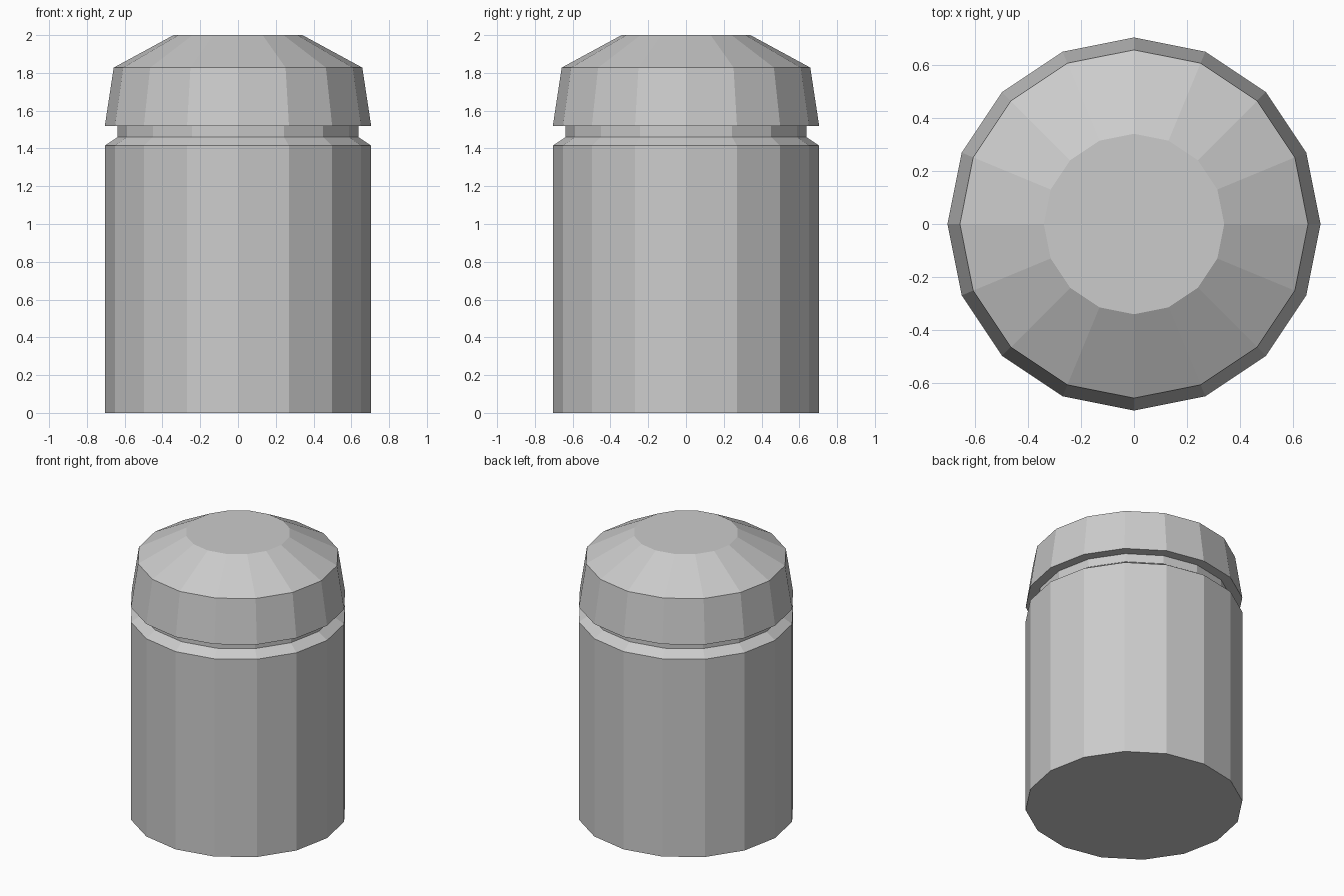
import bpy, bmesh
from math import cos, sin, tau

if "Cube" in bpy.data.objects:
    bpy.data.objects.remove(bpy.data.objects["Cube"])

SIDES = 16


def lathe(name, profile, cap_start=False, cap_end=False):
    """Revolve (radius, height) points into a flat-faced shell."""
    bm = bmesh.new()
    rings = [[bm.verts.new((r * cos(tau * i / SIDES), r * sin(tau * i / SIDES), z))
              for i in range(SIDES)] for r, z in profile]
    for low, high in zip(rings, rings[1:]):
        for i in range(SIDES):
            j = (i + 1) % SIDES
            bm.faces.new((low[i], low[j], high[j], high[i]))
    if cap_start:
        bm.faces.new(rings[0][::-1])
    if cap_end:
        bm.faces.new(rings[-1])
    mesh = bpy.data.meshes.new(name)
    bm.to_mesh(mesh)
    bm.free()
    obj = bpy.data.objects.new(name, mesh)
    bpy.context.collection.objects.link(obj)
    return obj


# Straight body with sloped shoulder and narrow neck
lathe("body", [(0.705, 0), (0.705, 1.415), (0.637, 1.46), (0.637, 1.52)], cap_start=True)

# Tapered lid: underside ring, leaning wall, sloped crown and flat top
lathe("lid", [(0.637, 1.52), (0.705, 1.52), (0.658, 1.828), (0.341, 2.0)], cap_end=True)
